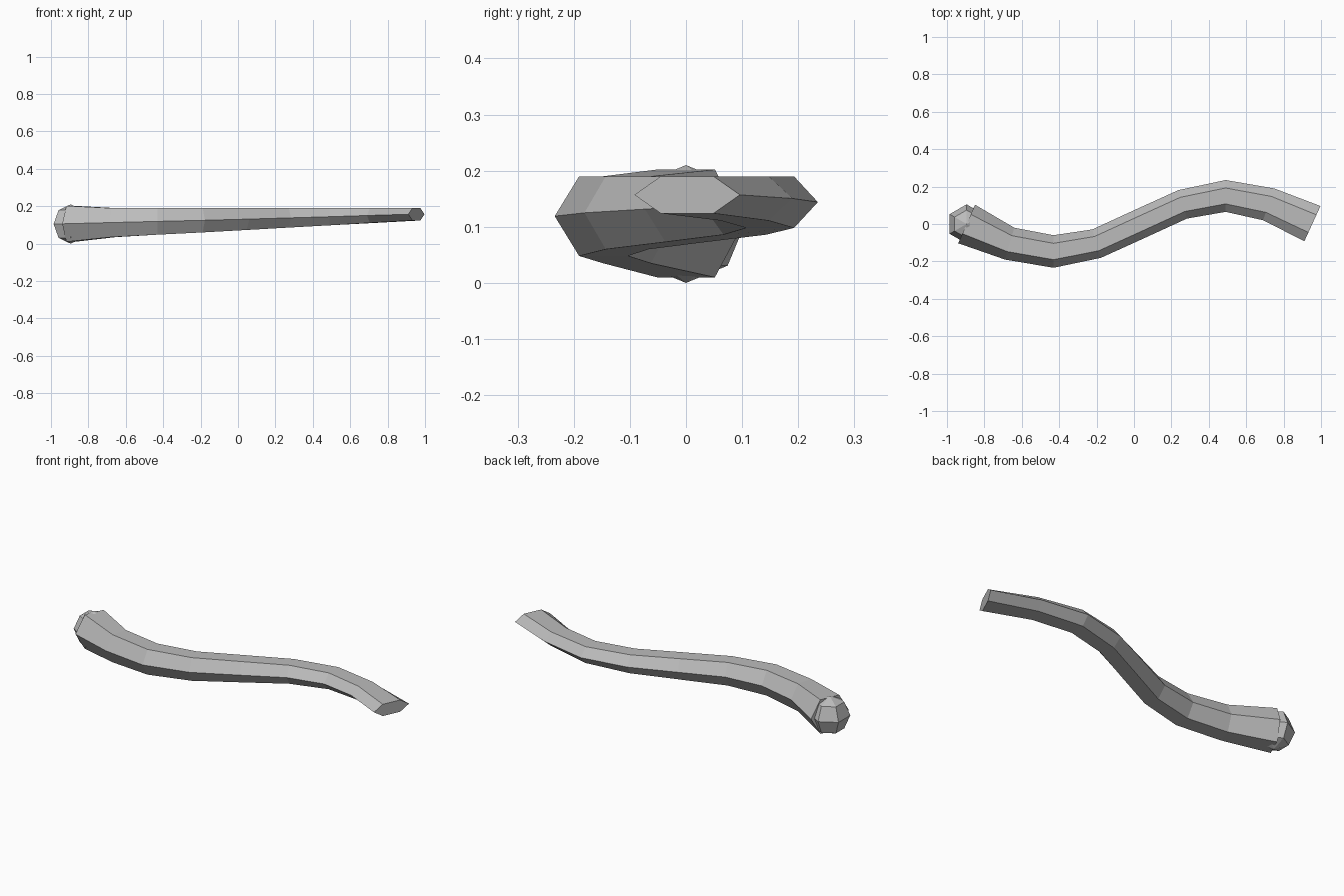
import bpy, bmesh
from mathutils import Vector

if "Cube" in bpy.data.objects:
    bpy.data.objects.remove(bpy.data.objects["Cube"])

grey = bpy.data.materials.new("grey")
grey.diffuse_color = (0.5, 0.5, 0.5, 1)
grey.use_nodes = True
grey.node_tree.nodes["Principled BSDF"].inputs["Base Color"].default_value = grey.diffuse_color


def add_object(name, bm):
    bmesh.ops.recalc_face_normals(bm, faces=bm.faces)
    mesh = bpy.data.meshes.new(name)
    bm.to_mesh(mesh)
    bm.free()
    mesh.materials.append(grey)
    obj = bpy.data.objects.new(name, mesh)
    bpy.context.collection.objects.link(obj)
    return obj


# Stations along the winding body: centre x, y, half width vector x, y, bottom z, top z
stations = [
    (-0.895, 0.0, 0.045, 0.103, 0.01, 0.202),
    (-0.665, -0.105, 0.025, 0.085, 0.035, 0.19),
    (-0.43, -0.147, 0.0, 0.087, 0.048, 0.19),
    (-0.20, -0.105, -0.023, 0.076, 0.06, 0.19),
    (0.03, 0.0, -0.031, 0.073, 0.073, 0.19),
    (0.26, 0.105, -0.023, 0.076, 0.086, 0.19),
    (0.49, 0.15, 0.0, 0.085, 0.098, 0.19),
    (0.72, 0.105, 0.03, 0.085, 0.111, 0.19),
    (0.954, 0.002, 0.043, 0.094, 0.124, 0.19),
]
# Hexagonal section: fraction of half width, fraction of height
hexagon = [(1, 0.5), (0.5, 1), (-0.5, 1), (-1, 0.5), (-0.5, 0), (0.5, 0)]

# Winding tapered body with capped ends
bm = bmesh.new()
rings = []
for cx, cy, hx, hy, low, high in stations:
    rings.append([bm.verts.new((cx + hx * u, cy + hy * u, low + (high - low) * v))
                  for u, v in hexagon])
for a, b in zip(rings, rings[1:]):
    for i in range(6):
        j = (i + 1) % 6
        bm.faces.new((a[i], a[j], b[j], b[i]))
bm.faces.new(rings[0])
bm.faces.new(rings[-1])
add_object("winding_body", bm)

# Faceted ball on the thick end
bm = bmesh.new()
bmesh.ops.create_uvsphere(bm, u_segments=6, v_segments=4, radius=0.105)
bmesh.ops.translate(bm, verts=bm.verts, vec=Vector((-0.895, 0, 0.105)))
add_object("end_ball", bm)
